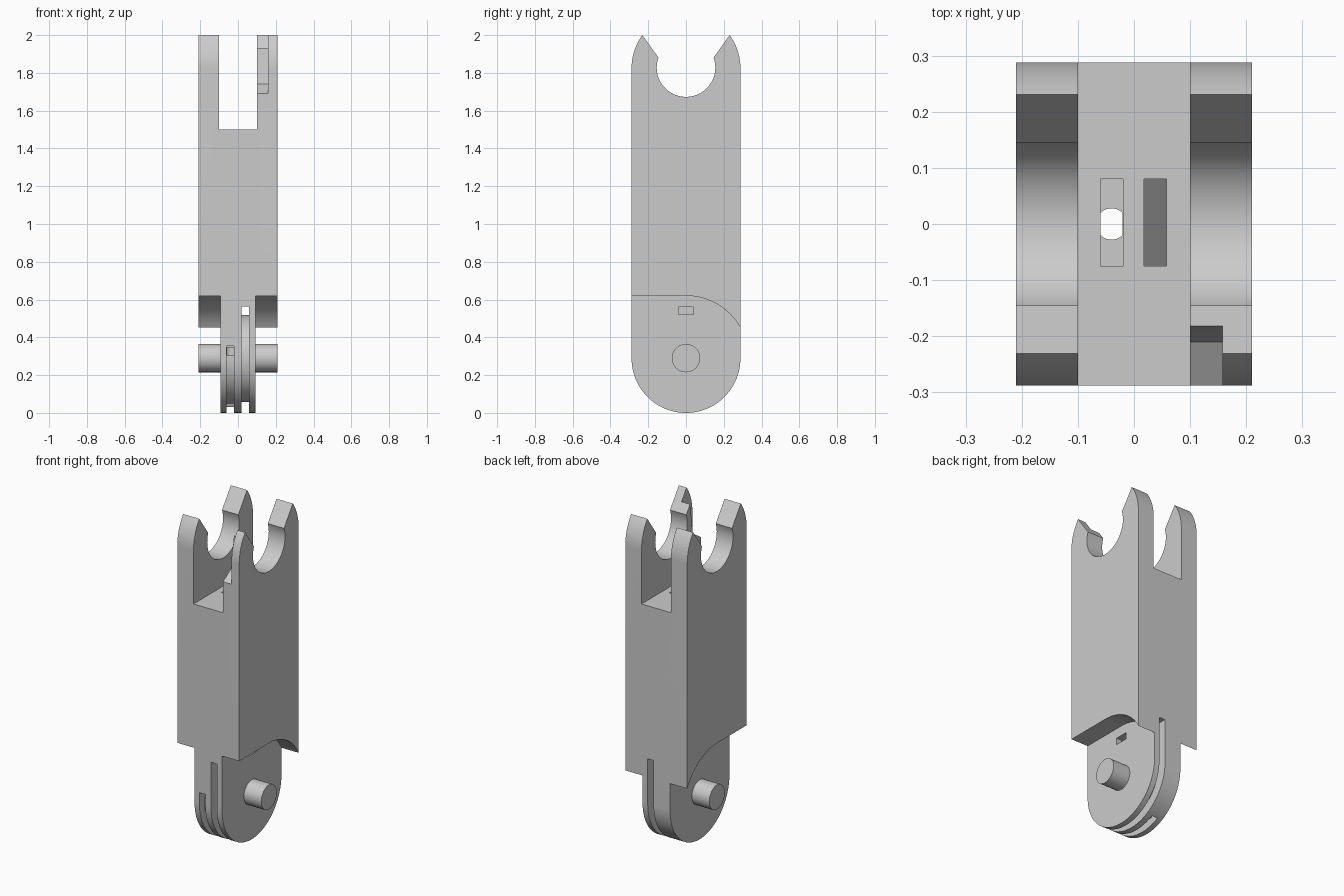
import bpy
import bmesh
from math import cos, sin, radians

if "Cube" in bpy.data.objects:
    bpy.data.objects.remove(bpy.data.objects["Cube"])

grey = bpy.data.materials.new("light_grey")
grey.use_nodes = True
grey.diffuse_color = (0.6, 0.6, 0.6, 1)
grey.node_tree.nodes["Principled BSDF"].inputs["Base Color"].default_value = (0.6, 0.6, 0.6, 1)

R = 0.288        # rounded end radius
LOW = 0.288      # lower pivot height
HIGH = 1.828     # upper socket height


def arc(cy, cz, r, start, end, steps=32):
    angles = [radians(start + (end - start) * i / steps) for i in range(steps + 1)]
    return [(cy + r * cos(a), cz + r * sin(a)) for a in angles]


def prism(name, points, low, high, axis="x"):
    """Extrude a (y, z) profile along x, or an (x, y) profile along z."""
    bm = bmesh.new()
    place = (lambda p: (low, p[0], p[1])) if axis == "x" else (lambda p: (p[0], p[1], low))
    face = bm.faces.new([bm.verts.new(place(p)) for p in points])
    grown = bmesh.ops.extrude_face_region(bm, geom=[face])
    move = (high - low, 0, 0) if axis == "x" else (0, 0, high - low)
    bmesh.ops.translate(bm, vec=move, verts=[g for g in grown["geom"] if isinstance(g, bmesh.types.BMVert)])
    bmesh.ops.recalc_face_normals(bm, faces=bm.faces)
    mesh = bpy.data.meshes.new(name)
    bm.to_mesh(mesh)
    bm.free()
    mesh.materials.append(grey)
    obj = bpy.data.objects.new(name, mesh)
    bpy.context.collection.objects.link(obj)
    return obj


def select(obj):
    bpy.ops.object.select_all(action="DESELECT")
    obj.select_set(True)
    bpy.context.view_layer.objects.active = obj


def cut(target, points, low, high, axis="x"):
    cutter = prism("cutter", points, low, high, axis)
    cutter.hide_render = True
    select(target)
    mod = target.modifiers.new("cut", "BOOLEAN")
    mod.operation = "DIFFERENCE"
    mod.solver = "EXACT"
    mod.object = cutter
    bpy.ops.object.modifier_apply(modifier=mod.name)
    bpy.data.objects.remove(cutter)


def rect(a0, a1, b0, b1):
    return [(a0, b0), (a1, b0), (a1, b1), (a0, b1)]


# Link body: rounded bottom, two rounded prongs around an open socket
profile = arc(0, LOW, R, 180, 360, 64)
profile += arc(0, HIGH, R, 0, 36.7, 16)
profile += arc(0, HIGH, 0.155, 20, -200, 64)
profile += arc(0, HIGH, R, 143.3, 180, 16)
body = prism("link_body", profile, -0.21, 0.21)

# Fork gap between the upper arms
cut(body, rect(-0.4, 0.4, 1.5, 2.2), -0.1, 0.1)

# Cheeks removed either side of the lower tongue, clearing a swing arc
clearance = [(-0.4, 0.62)] + arc(0, 0.29, 0.33, 90, 20) + [(0.4, 0.35), (0.4, -0.1), (-0.4, -0.1)]
cut(body, clearance, 0.093, 0.4)
cut(body, clearance, -0.4, -0.093)

# Relief on the inside of the left front prong
cut(body, [(-0.4, 1.62), (-0.288, 1.69), (-0.21, 1.74), (-0.182, 1.93), (-0.182, 2.1), (-0.4, 2.1)],
    0.05, 0.158)

# Short cable groove from the front round the bottom
groove = [(-0.4, 0.355), (-0.24, 0.355)] + arc(0, LOW, 0.24, 180, 297)
groove += [(0.18, -0.066), (0.18, -0.15), (-0.4, -0.15)]
cut(body, groove, -0.06, -0.02)
cut(body, rect(-0.3, 0, 0.305, 0.345), -0.058, -0.022)

# Full slot that holds the round hub, with a side window above it
cut(body, rect(-0.4, 0.4, -0.1, 0.562), 0.018, 0.058)
cut(body, rect(-0.04, 0.04, 0.52, 0.56), 0.04, 0.2)

# Pockets in the fork floor, and the cable hole below one of them
cut(body, rect(-0.075, 0.08, 1.0, 1.6), -0.06, -0.02)
cut(body, [(-0.075, 0.9), (0.08, 1.03), (0.08, 1.6), (-0.075, 1.6)], 0.018, 0.058)
hole = arc(-0.04, 0, 0.028, -44, 44, 8) + arc(-0.04, 0, 0.028, 136, 224, 8)
hole = [(min(max(x, -0.0595), -0.0205), y) for x, y in arc(-0.04, 0, 0.028, 0, 352.5, 47)]
flat = [p for i, p in enumerate(hole) if -0.0595 < p[0] < -0.0205
        or hole[i - 1][0] != p[0] or hole[(i + 1) % len(hole)][0] != p[0]]
cut(body, flat, -0.1, 1.1, "z")

# Hub in the slot, and the hinge pins
parts = [body, prism("slot_hub", arc(0, LOW, 0.23, 0, 354.375, 63), 0.016, 0.06)]
pin = arc(0, 0.29, 0.075, 0, 352.5, 47)
parts.append(prism("left_pin", pin, 0.085, 0.21))
parts.append(prism("right_pin", pin, -0.21, -0.085))

for part in parts:
    select(part)
    bpy.ops.object.shade_smooth_by_angle(angle=radians(25))
